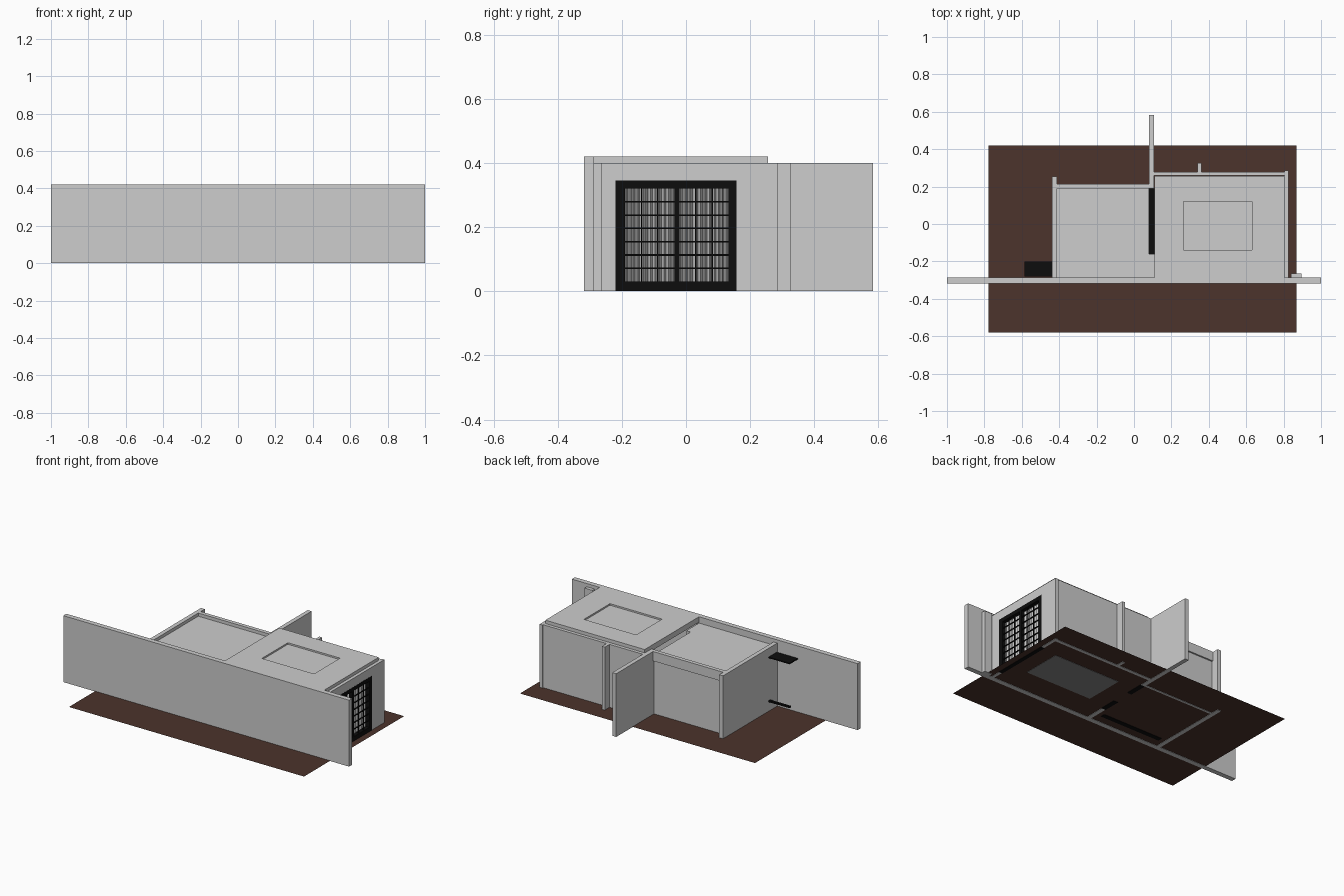
import bpy, bmesh, math, random

if "Cube" in bpy.data.objects:
    bpy.data.objects.remove(bpy.data.objects["Cube"])

random.seed(4)


def material(name, rgb):
    m = bpy.data.materials.new(name)
    m.diffuse_color = (*rgb, 1)
    m.use_nodes = True
    m.node_tree.nodes["Principled BSDF"].inputs["Base Color"].default_value = m.diffuse_color
    return m


PLASTER = material("pale_plaster", (0.61, 0.61, 0.61))
BROWN = material("brown_floor", (0.072, 0.033, 0.025))
BLACK = material("black_frame", (0.004, 0.004, 0.004))
GREY = material("grey_rug", (0.24, 0.24, 0.24))
CURTAIN = material("curtain_cloth", (0.66, 0.66, 0.66))


def parts(name, mat, boxes):
    """One object from boxes given as (x0, x1, y0, y1, z0, z1)."""
    bm = bmesh.new()
    for x0, x1, y0, y1, z0, z1 in boxes:
        vs = bmesh.ops.create_cube(bm, size=1)["verts"]
        for v in vs:
            v.co = (x1 if v.co.x > 0 else x0,
                    y1 if v.co.y > 0 else y0,
                    z1 if v.co.z > 0 else z0)
    return finish(name, mat, bm)


def finish(name, mat, bm):
    me = bpy.data.meshes.new(name)
    bm.to_mesh(me)
    bm.free()
    me.materials.append(mat)
    ob = bpy.data.objects.new(name, me)
    bpy.context.collection.objects.link(ob)
    return ob


H = 0.40  # wall height

# Floor sheet and rug (the wall feet reach just below the floor sheet)
bm = bmesh.new()
bm.faces.new([bm.verts.new(p) for p in (
    (-0.777, -0.58, 0.002), (0.868, -0.58, 0.002),
    (0.868, 0.42, 0.002), (-0.777, 0.42, 0.002))])
finish("floor", BROWN, bm)
parts("rug", GREY, [(0.23, 0.70, -0.12, 0.135, 0.0, 0.006)])

# Walls
parts("front_wall", PLASTER, [(-1, 1, -0.318, -0.287, 0, 0.42)])
parts("front_pilaster", PLASTER, [(0.84, 0.895, -0.30, -0.264, 0, H)])
parts("left_wall", PLASTER, [(-0.438, -0.411, -0.287, 0.255, 0, H)])
parts("left_back_wall", PLASTER, [
    (-0.411, 0.08, 0.19, 0.205, 0, 0.34),
    (-0.411, 0.08, 0.19, 0.215, 0.34, H)])
parts("right_back_wall", PLASTER, [(0.105, 0.805, 0.258, 0.279, 0, H)])
parts("back_stub_wall", PLASTER, [(0.34, 0.36, 0.279, 0.326, 0, H)])
parts("dividing_wall", PLASTER, [
    (0.08, 0.107, 0.19, 0.583, 0, H),
    (0.08, 0.107, -0.287, -0.16, 0, 0.37)])

# Right wall with an opening for the big window
WY0, WY1, WZ = -0.22, 0.158, 0.345
parts("right_wall", PLASTER, [
    (0.805, 0.825, -0.287, WY0, 0, H),
    (0.805, 0.825, WY1, 0.285, 0, H),
    (0.805, 0.825, WY0, WY1, WZ, H)])

# Ceilings, with a gap above the room divider and a shallow tray on the right
parts("left_ceiling", PLASTER, [
    (-0.411, 0.08, -0.287, 0.19, 0.37, 0.38),
    (0.08, 0.11, -0.287, -0.16, 0.37, 0.38)])
cx0, cx1, cy0, cy1 = 0.11, 0.805, -0.287, 0.256
tx0, tx1, ty0, ty1 = 0.265, 0.63, -0.14, 0.12
parts("right_ceiling", PLASTER, [
    (cx0, tx0, cy0, cy1, 0.385, 0.42),
    (tx1, cx1, cy0, cy1, 0.385, 0.42),
    (tx0, tx1, cy0, ty0, 0.385, 0.42),
    (tx0, tx1, ty1, cy1, 0.385, 0.42),
    (tx0, tx1, ty0, ty1, 0.385, 0.41)])

# Window: outer frame, centre post and glazing bars
GY0, GY1, GZ0, GZ1 = -0.19, 0.133, 0.03, 0.32
mid = (GY0 + GY1) / 2
frame = [(0.80, 0.826, WY0, GY0, 0, WZ), (0.80, 0.826, GY1, WY1, 0, WZ),
         (0.80, 0.826, GY0, GY1, 0, GZ0), (0.80, 0.826, GY0, GY1, GZ1, WZ),
         (0.80, 0.826, mid - 0.008, mid + 0.008, GZ0, GZ1)]
for i in range(1, 7):
    z = GZ0 + (GZ1 - GZ0) * i / 7
    frame.append((0.816, 0.822, GY0, GY1, z - 0.0025, z + 0.0025))
for a, b in ((GY0, mid - 0.008), (mid + 0.008, GY1)):
    for k in (1, 2):
        y = a + (b - a) * k / 3
        frame.append((0.816, 0.822, y - 0.002, y + 0.002, GZ0, GZ1))
parts("window_frame", BLACK, frame)

# Pleated curtain behind the window
bm = bmesh.new()
N, prev, x_phase = 160, None, 0.0
for i in range(N + 1):
    y = WY0 + (WY1 - WY0) * i / N
    x_phase += random.uniform(0.7, 1.5)
    x = 0.795 + 0.009 * math.sin(x_phase)
    pair = (bm.verts.new((x, y, 0.012)), bm.verts.new((x, y, WZ)))
    if prev:
        bm.faces.new((prev[0], pair[0], pair[1], prev[1]))
    prev = pair
finish("curtain", CURTAIN, bm)

# Black portal between the two rooms
parts("room_divider_portal", BLACK, [
    (0.078, 0.109, 0.07, 0.19, 0, WZ),
    (0.078, 0.109, -0.16, -0.05, 0, WZ),
    (0.078, 0.109, -0.05, 0.07, 0.31, WZ)])

# Black shelf passing through the left wall, and its low rail
parts("side_shelf", BLACK, [
    (-0.585, 0.05, -0.282, -0.20, 0.338, 0.345),
    (-0.585, -0.438, -0.215, -0.20, 0.06, 0.07)])
parts("low_rail", BLACK, [(-0.38, 0.05, -0.235, -0.205, 0, 0.07)])
